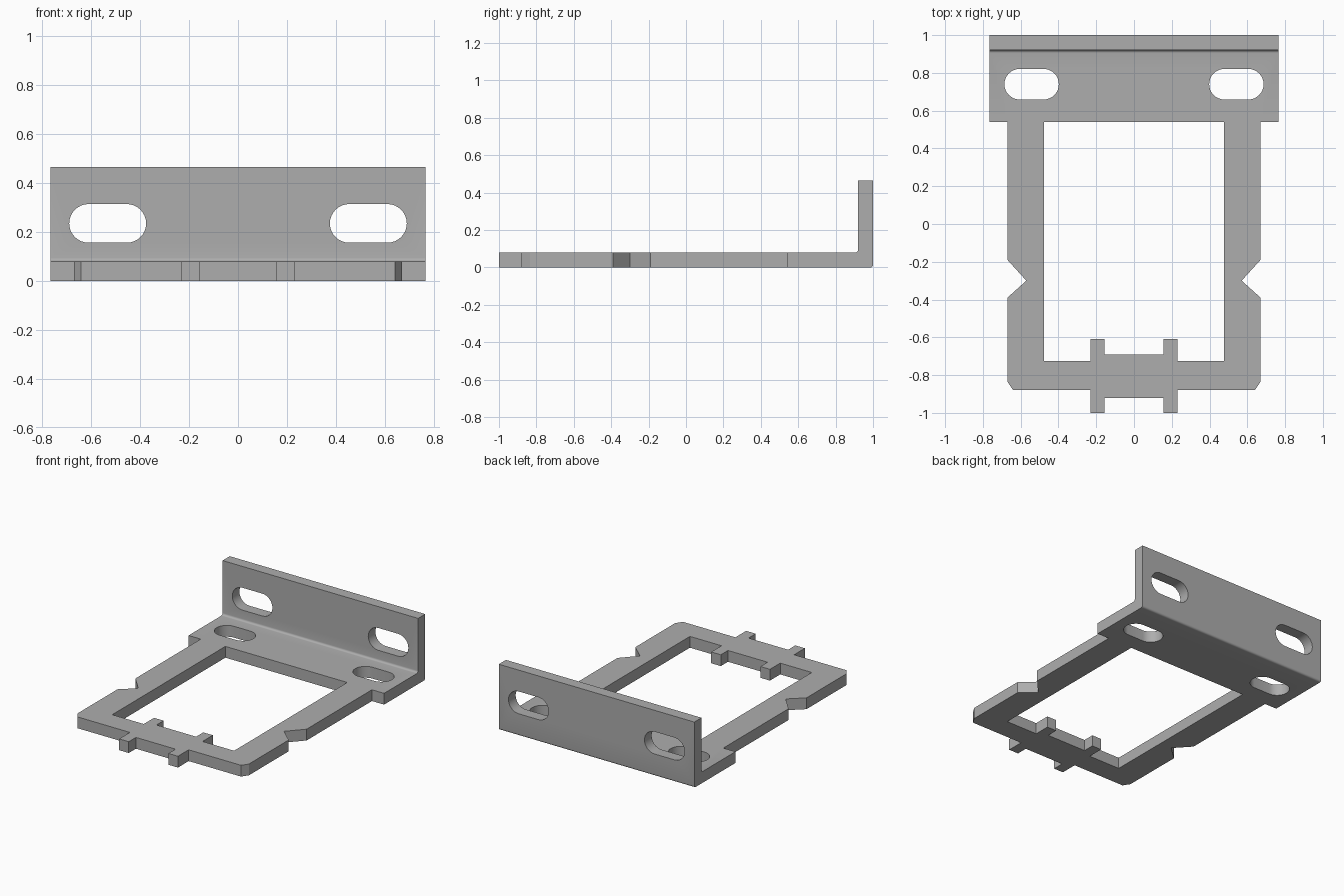
import bpy, bmesh, math
from mathutils import Matrix, Vector

cube = bpy.data.objects.get("Cube")
if cube:
    bpy.data.objects.remove(cube, do_unlink=True)

steel = bpy.data.materials.new("grey steel")
colour = (0.42, 0.42, 0.42, 1)
steel.use_nodes = True
steel.diffuse_color = colour
steel.node_tree.nodes["Principled BSDF"].inputs["Base Color"].default_value = colour

T = 0.08            # sheet thickness
HALF_WIDTH = 0.765  # rear angle half width


def prism(name, points, depth, matrix=Matrix()):
    """Extrude a flat outline by depth along its local z, then place it."""
    bm = bmesh.new()
    face = bm.faces.new([bm.verts.new((x, y, 0)) for x, y in points])
    grown = bmesh.ops.extrude_face_region(bm, geom=[face])
    bmesh.ops.translate(bm, vec=(0, 0, depth),
                        verts=[g for g in grown["geom"] if isinstance(g, bmesh.types.BMVert)])
    bm.transform(matrix)
    bmesh.ops.recalc_face_normals(bm, faces=bm.faces)
    mesh = bpy.data.meshes.new(name)
    bm.to_mesh(mesh)
    bm.free()
    mesh.materials.append(steel)
    obj = bpy.data.objects.new(name, mesh)
    bpy.context.collection.objects.link(obj)
    return obj


def arc(cx, cy, r, start, end, steps):
    angles = [math.radians(start + (end - start) * i / steps) for i in range(steps + 1)]
    return [(cx + r * math.cos(a), cy + r * math.sin(a)) for a in angles]


def slot(width, height):
    """Rounded slot outline centred on the origin."""
    r = height / 2
    c = width / 2 - r
    return arc(c, 0, r, -90, 90, 16) + arc(-c, 0, r, 90, 270, 16)


def combine(target, other, operation):
    mod = target.modifiers.new(other.name, "BOOLEAN")
    mod.operation, mod.solver, mod.object = operation, "EXACT", other
    bpy.context.view_layer.objects.active = target
    bpy.ops.object.modifier_apply(modifier=mod.name)
    bpy.data.objects.remove(other, do_unlink=True)


# Rear angle: bent profile in y and z, run along x
R = 0.015
profile = ([(0.54, 0)] + arc(1 - R, R, R, -90, 0, 5) + [(1, 0.465), (1 - T, 0.465)]
           + arc(1 - T - R, T + R, R, 0, -90, 5) + [(0.54, T)])
along_x = Matrix(((0, 0, 1, -HALF_WIDTH), (1, 0, 0, 0), (0, 1, 0, 0), (0, 0, 0, 1)))
bracket = prism("mounting_bracket", profile, 2 * HALF_WIDTH, along_x)

# Front frame: half outline with notch, chamfer and tabs, mirrored into a U
half = [(0.155, -0.92), (0.155, -1), (0.23, -1), (0.23, -0.88), (0.64, -0.88),
        (0.67, -0.835), (0.67, -0.39), (0.57, -0.30), (0.67, -0.19), (0.67, 0.6),
        (0.477, 0.6), (0.477, -0.725), (0.23, -0.725), (0.23, -0.61),
        (0.155, -0.61), (0.155, -0.69)]
outline = half + [(-x, y) for x, y in reversed(half)]
combine(bracket, prism("frame", outline, T), "UNION")

# Slots through the plate and the upright flange, on both sides
upright = Matrix.Rotation(math.radians(90), 4, "X")
for side in (-1, 1):
    floor = Matrix.Translation(Vector((side * 0.542, 0.74, -0.1)))
    combine(bracket, prism("plate_slot", slot(0.288, 0.162), 0.3, floor), "DIFFERENCE")
    wall = Matrix.Translation(Vector((side * 0.532, 1.1, 0.235))) @ upright
    combine(bracket, prism("flange_slot", slot(0.314, 0.158), 0.3, wall), "DIFFERENCE")

# Merge coplanar faces, smooth only the bend and slot ends
bm = bmesh.new()
bm.from_mesh(bracket.data)
bmesh.ops.remove_doubles(bm, verts=bm.verts, dist=0.0001)
bmesh.ops.dissolve_limit(bm, angle_limit=0.01, verts=bm.verts, edges=bm.edges)
bm.to_mesh(bracket.data)
bm.free()
bpy.ops.object.select_all(action="DESELECT")
bracket.select_set(True)
bpy.context.view_layer.objects.active = bracket
bpy.ops.object.shade_smooth_by_angle(angle=math.radians(30))
